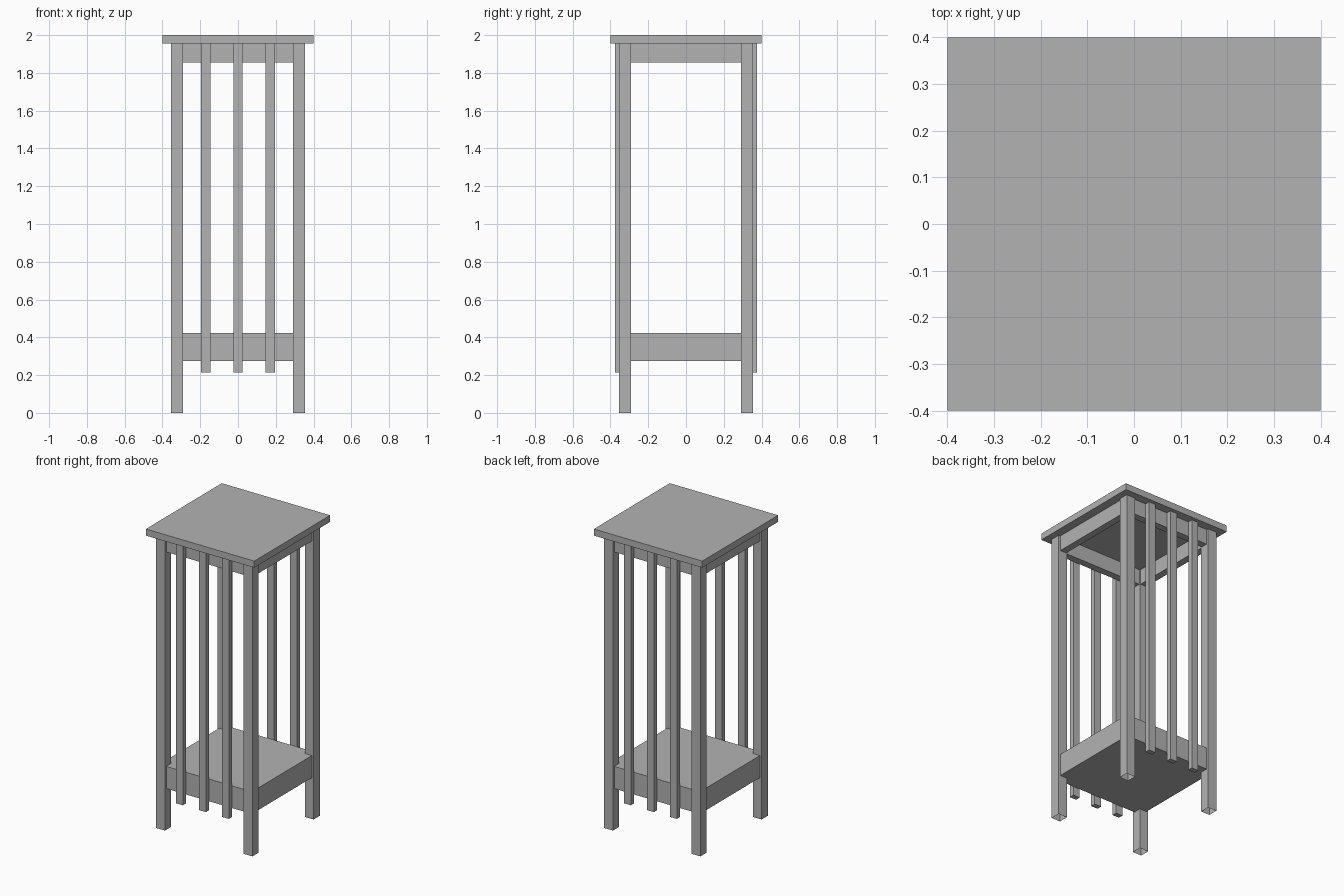
import bpy
import bmesh

cube = bpy.data.objects.get("Cube")
if cube:
    bpy.data.objects.remove(cube, do_unlink=True)

# Single flat colour
grey = bpy.data.materials.new("plain grey")
grey.use_nodes = True
colour = (0.45, 0.45, 0.45, 1)
grey.diffuse_color = colour
grey.node_tree.nodes["Principled BSDF"].inputs["Base Color"].default_value = colour


def box(name, low, high, open_bottom=False):
    """Axis-aligned box between two corners, optionally without its underside."""
    bm = bmesh.new()
    bmesh.ops.create_cube(bm, size=1)
    for v in bm.verts:
        v.co = [(a + b) / 2 + c * (b - a) for a, b, c in zip(low, high, v.co)]
    bm.normal_update()
    if open_bottom:
        under = [f for f in bm.faces if f.normal.z < -0.5]
        bmesh.ops.delete(bm, geom=under, context="FACES_ONLY")
    mesh = bpy.data.meshes.new(name)
    bm.to_mesh(mesh)
    bm.free()
    mesh.materials.append(grey)
    obj = bpy.data.objects.new(name, mesh)
    bpy.context.collection.objects.link(obj)
    return obj


def span(sign, inner, outer):
    """Range from inner to outer distance on one side of the centre."""
    return sorted((sign * inner, sign * outer))


TOP = 1.956           # underside of the table top
LEG_IN, LEG_OUT = 0.29, 0.355
RAIL = 0.342          # outer face of rails and shelf, just inside the legs
RAIL_IN = 0.295
SLAT_OUT = 0.375

# Table top and lower shelf
box("table_top", (-0.4, -0.4, TOP), (0.4, 0.4, 2))
box("lower_shelf", (-RAIL, -RAIL, 0.275), (RAIL, RAIL, 0.423))

# Hollow-ended legs
for sx, side in ((-1, "right"), (1, "left")):
    for sy, end in ((-1, "front"), (1, "back")):
        x0, x1 = span(sx, LEG_IN, LEG_OUT)
        y0, y1 = span(sy, LEG_IN, LEG_OUT)
        box(f"{end}_{side}_leg", (x0, y0, 0), (x1, y1, TOP), open_bottom=True)

# Rails under the top
for s, end, side in ((-1, "front", "right"), (1, "back", "left")):
    a, b = span(s, RAIL_IN, RAIL)
    box(f"{end}_rail", (-LEG_IN, a, 1.854), (LEG_IN, b, TOP))
    box(f"{side}_rail", (a, -LEG_IN, 1.854), (b, LEG_IN, TOP))

    # Upright slats fixed to the front and back
    y0, y1 = span(s, RAIL, SLAT_OUT)
    for i in (-1, 0, 1):
        x = i * 0.17
        box(f"{end}_slat_{i + 2}", (x - 0.025, y0, 0.215), (x + 0.025, y1, TOP))
